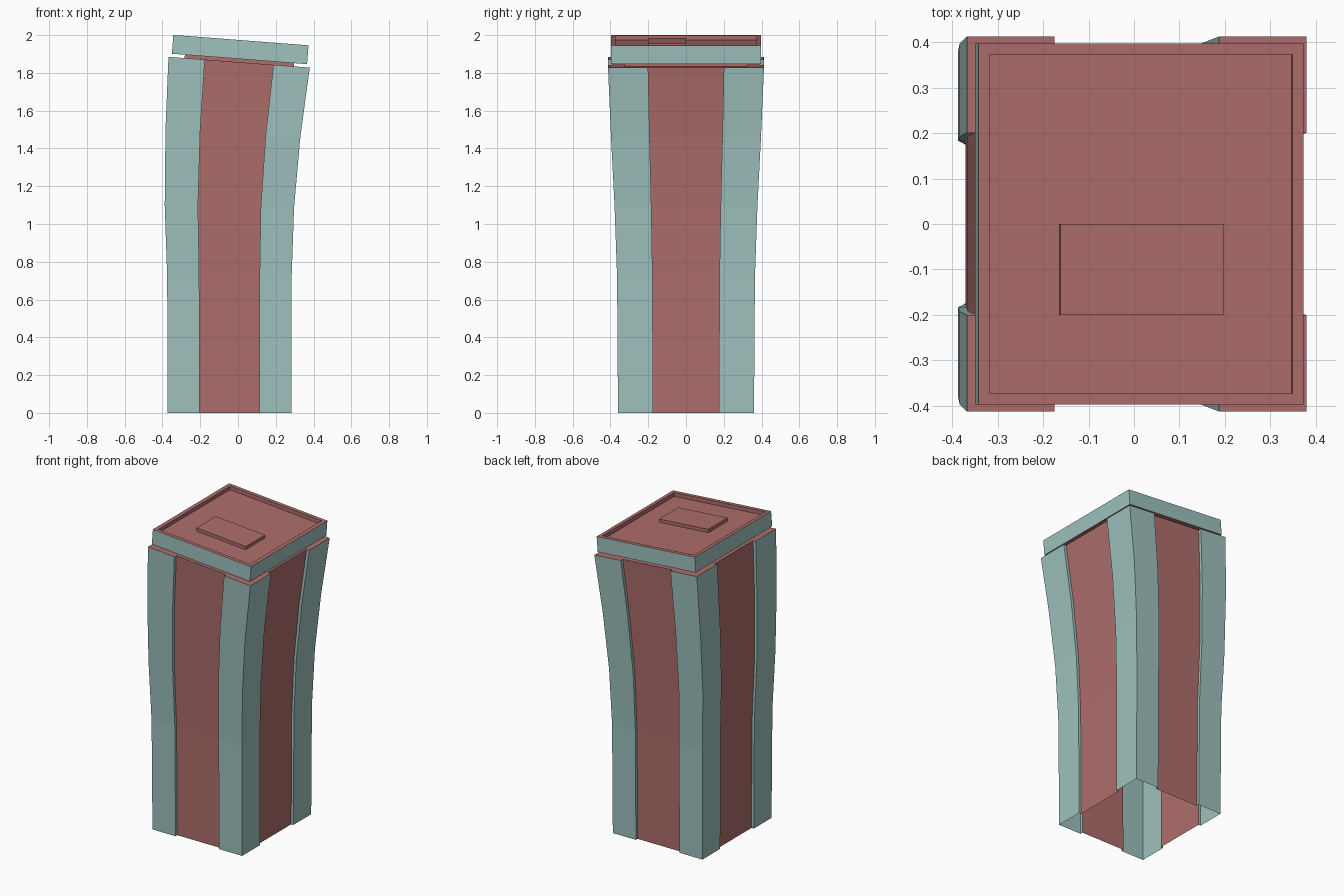
import bpy, bmesh, math
from mathutils import Matrix, Vector

if "Cube" in bpy.data.objects:
    bpy.data.objects.remove(bpy.data.objects["Cube"])


def material(name, rgb):
    m = bpy.data.materials.new(name)
    m.diffuse_color = (*rgb, 1)
    m.use_nodes = True
    m.node_tree.nodes["Principled BSDF"].inputs["Base Color"].default_value = m.diffuse_color
    return m


TEAL = material("pale teal", (0.342, 0.539, 0.515))
RED = material("dusty red", (0.423, 0.156, 0.150))


def finish(bm, name):
    mesh = bpy.data.meshes.new(name)
    bm.to_mesh(mesh)
    bm.free()
    mesh.materials.append(TEAL)
    mesh.materials.append(RED)
    ob = bpy.data.objects.new(name, mesh)
    bpy.context.collection.objects.link(ob)
    return ob


# Column: square section with a shallow recess in each side, lofted along a bend.
# Levels: left x, left z, right x, right z, half depth in y
levels = [
    (-0.372, 0.0, 0.282, 0.0, 0.360),
    (-0.375, 0.72, 0.284, 0.72, 0.365),
    (-0.388, 1.10, 0.297, 1.09, 0.378),
    (-0.384, 1.50, 0.330, 1.46, 0.397),
    (-0.368, 1.885, 0.380, 1.828, 0.413),
]
E, R = 0.485, 0.05   # recess edge and depth, relative to half width
side = [(-1, -1), (-E, -1), (-E, -1 + R), (E, -1 + R), (E, -1)]
section = []
for k in range(4):
    rot = Matrix.Rotation(k * math.pi / 2, 2)
    section += [rot @ Vector(p) for p in side]

bm = bmesh.new()
rings = []
for xl, zl, xr, zr, hy in levels:
    ring = []
    for u, v in section:
        t = (u + 1) / 2
        ring.append(bm.verts.new((xl + (xr - xl) * t, v * hy, zl + (zr - zl) * t)))
    rings.append(ring)
n = len(section)
for a, b in zip(rings, rings[1:]):
    for i in range(n):
        j = (i + 1) % n
        f = bm.faces.new((a[i], a[j], b[j], b[i]))
        f.material_index = 1 if i % 5 == 2 else 0   # recessed panels are red
bm.faces.new(rings[-1]).material_index = 1          # red top, bottom stays open
finish(bm, "bent_column")

# Tilted frame shared by the neck, cap and raised plate (origin on the cap's top)
TILT = Matrix.Translation((0.0155, 0, 1.9735)) @ Matrix.Rotation(math.atan(0.077), 4, 'Y')


def box(bm, x0, x1, y0, y1, z0, z1):
    m = Matrix.Translation(((x0 + x1) / 2, (y0 + y1) / 2, (z0 + z1) / 2)) \
        @ Matrix.Diagonal((x1 - x0, y1 - y0, z1 - z0, 1))
    bmesh.ops.create_cube(bm, size=1, matrix=m)
    bm.normal_update()
    for f in bm.faces:
        f.material_index = 1


# Neck
bm = bmesh.new()
box(bm, -0.29, 0.29, -0.325, 0.325, -0.125, -0.095)
finish(bm, "neck").matrix_world = TILT

# Cap with a sunken tray on top
bm = bmesh.new()
box(bm, -0.359, 0.359, -0.398, 0.398, -0.1, 0)
top = max(bm.faces, key=lambda f: f.calc_center_median().z)
bmesh.ops.inset_region(bm, faces=[top], thickness=0.035)
floor = bmesh.ops.extrude_discrete_faces(bm, faces=[top])["faces"][0]
bmesh.ops.translate(bm, verts=floor.verts, vec=(0, 0, -0.025))
bm.normal_update()
for f in bm.faces:
    c = f.calc_center_median()
    outer = abs(f.normal.z) < 0.5 and (abs(c.x) > 0.35 or abs(c.y) > 0.39)
    f.material_index = 0 if outer else 1
finish(bm, "cap").matrix_world = TILT

# Raised plate in the tray
bm = bmesh.new()
box(bm, -0.178, 0.182, -0.2, 0.0, -0.027, -0.003)
finish(bm, "raised_plate").matrix_world = TILT
